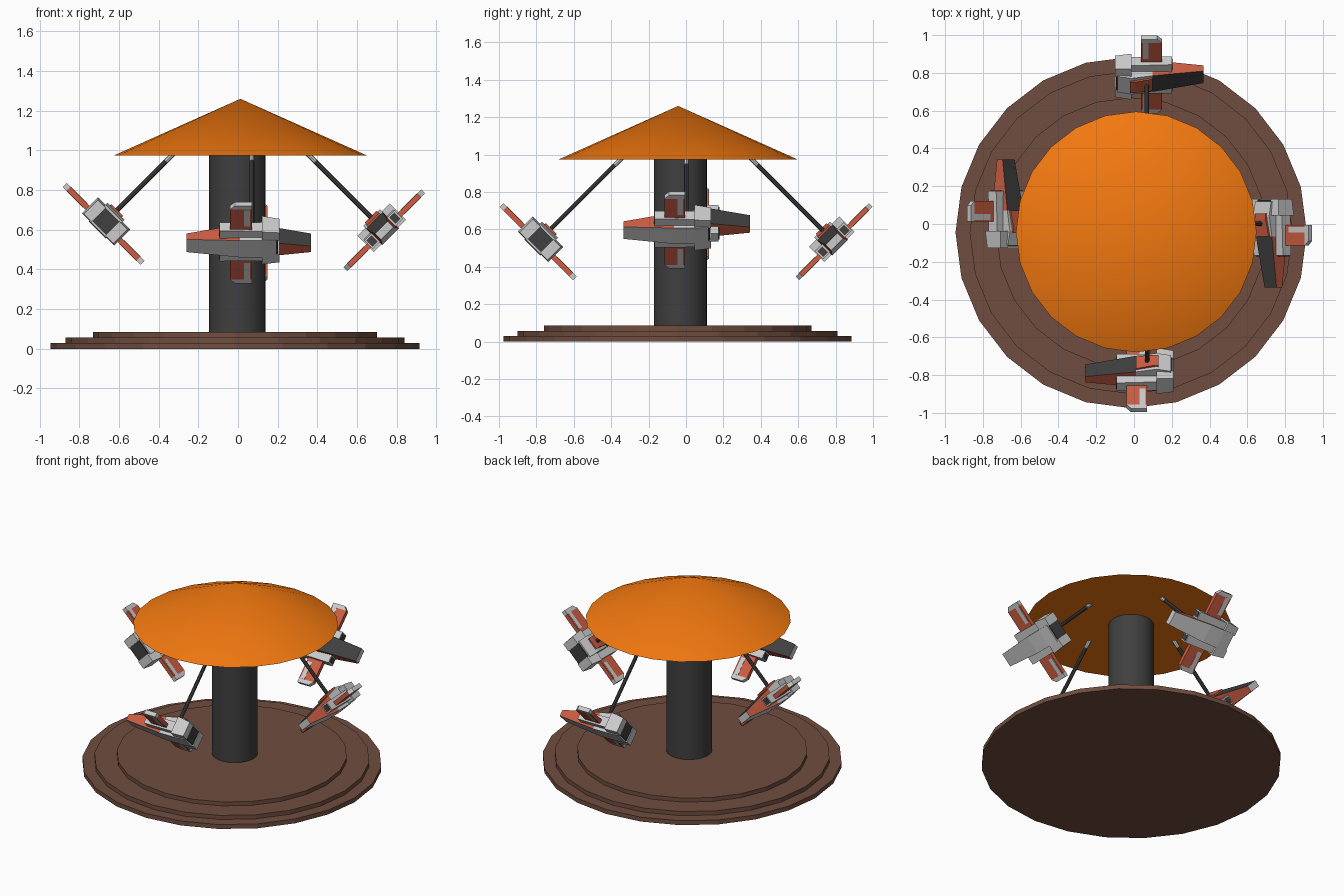
import bpy, bmesh, math
from mathutils import Matrix, Vector

if "Cube" in bpy.data.objects:
    bpy.data.objects.remove(bpy.data.objects["Cube"])


def mat(name, r, g, b):
    m = bpy.data.materials.new(name)
    m.diffuse_color = (r, g, b, 1)
    m.use_nodes = True
    m.node_tree.nodes["Principled BSDF"].inputs["Base Color"].default_value = m.diffuse_color
    return m


ORANGE = mat("orange", 0.90, 0.19, 0.005)
BROWN = mat("brown", 0.16, 0.075, 0.05)
DARK = mat("dark_grey", 0.05, 0.05, 0.05)
RED = mat("rust_red", 0.60, 0.11, 0.055)
LIGHT = mat("light_grey", 0.52, 0.52, 0.52)


def finish(name, bm, mats, matrix=Matrix()):
    bmesh.ops.recalc_face_normals(bm, faces=bm.faces)
    me = bpy.data.meshes.new(name)
    bm.to_mesh(me)
    bm.free()
    for m in mats:
        me.materials.append(m)
    ob = bpy.data.objects.new(name, me)
    ob.matrix_world = matrix
    bpy.context.collection.objects.link(ob)
    return ob


def round_part(name, p0, p1, r0, r1, m, sides=24, smooth=False):
    """Cylinder or cone between two points."""
    p0, p1 = Vector(p0), Vector(p1)
    d = p1 - p0
    bm = bmesh.new()
    bmesh.ops.create_cone(bm, cap_ends=True, segments=sides,
                          radius1=r0, radius2=r1, depth=d.length)
    rot = Vector((0, 0, 1)).rotation_difference(d).to_matrix().to_4x4()
    ob = finish(name, bm, [m], Matrix.Translation((p0 + p1) / 2) @ rot)
    if smooth:
        bpy.context.view_layer.objects.active = ob
        ob.select_set(True)
        bpy.ops.object.shade_smooth_by_angle(angle=math.radians(40))
        ob.select_set(False)
    return ob


def loft(name, sections, mats, matrix, paint=None):
    """Rectangular sections (y, x0, x1, z0, z1) joined along y."""
    bm = bmesh.new()
    rings = [[bm.verts.new((x, y, z)) for x, z in
              ((a, c), (b, c), (b, d), (a, d))] for y, a, b, c, d in sections]
    bm.faces.new(rings[0])
    bm.faces.new(rings[-1])
    for r, q in zip(rings, rings[1:]):
        for i in range(4):
            j = (i + 1) % 4
            bm.faces.new((r[i], r[j], q[j], q[i]))
    bmesh.ops.recalc_face_normals(bm, faces=bm.faces)
    if paint:
        for f in bm.faces:
            f.normal_update()
            f.material_index = paint(f.normal)
    return finish(name, bm, mats, matrix)


def plate(name, outline, z0, z1, m, matrix):
    """Flat outline in x, y given a thickness."""
    bm = bmesh.new()
    lo = [bm.verts.new((x, y, z0)) for x, y in outline]
    hi = [bm.verts.new((x, y, z1)) for x, y in outline]
    bm.faces.new(lo)
    bm.faces.new(hi)
    for i in range(len(lo)):
        j = (i + 1) % len(lo)
        bm.faces.new((lo[i], lo[j], hi[j], hi[i]))
    return finish(name, bm, [m], matrix)


# stepped base
for i, (r, z0, z1) in enumerate(((0.93, 0, 0.03), (0.855, 0.03, 0.058), (0.715, 0.058, 0.085))):
    round_part(f"base_step_{i + 1}", (-0.015, -0.045, z0), (-0.015, -0.045, z1), r, r, BROWN)

# central column and conical roof
round_part("column", (-0.003, -0.03, 0.08), (-0.003, -0.03, 0.99), 0.142, 0.142, DARK, 32, True)
round_part("roof", (0.012, -0.042, 0.975), (0.012, -0.042, 1.26), 0.637, 0, ORANGE, 24, True)


def nose_paint(n):
    # dark top, red sides, grey underside and tip
    return 0 if n.z > 0.5 else 1 if abs(n.x) > 0.5 else 2


def craft(side, outward, centre, rod_shift):
    """Banked ride craft: local x sideways, y forward, z towards the roof."""
    o = Vector((*outward, 0))
    k = math.sqrt(0.5)
    up = (Vector((0, 0, 1)) - o) * k
    inward = -(Vector((0, 0, 1)) + o) * k
    fwd = Vector((o.y, -o.x, 0))
    M = Matrix((inward, fwd, up)).transposed().to_4x4()
    M.translation = Vector(centre)
    n = side + "_craft_"

    # fuselage, red deck and wedge nose
    loft(n + "hull", [(-0.125, -0.06, 0.06, -0.04, 0.075), (-0.05, -0.06, 0.06, -0.045, 0.09),
                      (0.06, -0.06, 0.06, -0.045, 0.07)], [LIGHT], M)
    loft(n + "deck", [(-0.06, -0.04, 0.04, 0.06, 0.098), (-0.03, -0.04, 0.04, 0.06, 0.098),
                      (0.06, -0.045, 0.045, 0.05, 0.08)], [RED], M)
    loft(n + "nose", [(0.06, -0.06, 0.06, -0.045, 0.07), (0.33, -0.045, 0.045, -0.022, 0.02)],
         [DARK, RED, LIGHT], M, nose_paint)
    loft(n + "exhaust", [(-0.132, -0.05, 0.05, -0.03, 0.065), (-0.12, -0.05, 0.05, -0.03, 0.065)], [DARK], M)

    for sgn, tag in ((-1, "outer"), (1, "inner")):
        S = M @ Matrix.Diagonal((sgn, 1, 1, 1))
        # rear nacelle and forward intake
        loft(n + tag + "_nacelle", [(-0.138, 0.05, 0.105, -0.035, 0.065), (-0.05, 0.05, 0.115, -0.04, 0.075)], [LIGHT], S)
        loft(n + tag + "_pod", [(-0.05, 0.05, 0.105, -0.025, 0.04), (0.163, 0.055, 0.108, -0.025, 0.035)], [LIGHT], S)
        loft(n + tag + "_intake", [(0.15, 0.063, 0.1, -0.017, 0.027), (0.166, 0.063, 0.1, -0.017, 0.027)], [DARK], S)
        # wing, inlaid stripe and clipped tip
        plate(n + tag + "_wing", [(0.05, 0), (0.05, 0.11), (0.25, 0.11), (0.25, 0)], -0.014, 0.014, RED, S)
        plate(n + tag + "_wing_stripe", [(0.13, 0.01), (0.13, 0.04), (0.25, 0.04), (0.25, 0.01)], -0.0155, 0.0155, LIGHT, S)
        plate(n + tag + "_wing_tip", [(0.25, 0), (0.25, 0.11), (0.277, 0.085), (0.277, 0)], -0.014, 0.014, LIGHT, S)

    # hanging rod with a light sleeve at the roof
    foot = Vector(centre) - fwd * rod_shift
    top = foot + up * ((0.98 - foot.z) / up.z)
    round_part(side + "_rod", foot + up * 0.07, top - up * 0.045, 0.012, 0.012, DARK, 8)
    round_part(side + "_rod_sleeve", top - up * 0.05, top + up * 0.01, 0.0125, 0.0125, LIGHT, 8)


# four craft, each hung at its own height
craft("front", (0, -1), (0.07, -0.79, 0.535), 0.0)
craft("right", (1, 0), (0.737, -0.005, 0.597), 0.007)
craft("back", (0, 1), (0.038, 0.792, 0.535), -0.03)
craft("left", (-1, 0), (-0.678, 0.012, 0.63), 0.02)
